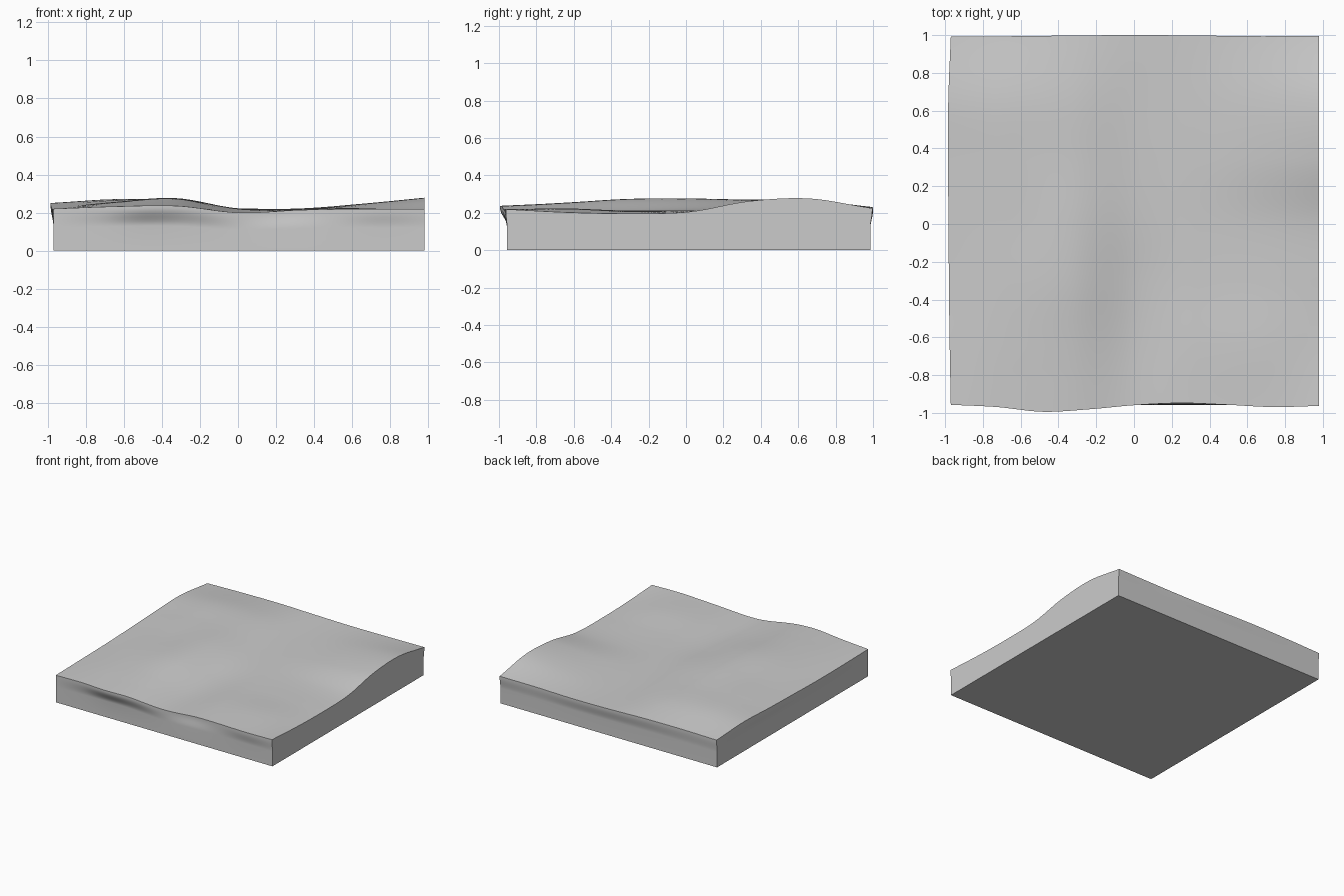
import bpy, bmesh, math

if "Cube" in bpy.data.objects:
    bpy.data.objects.remove(bpy.data.objects["Cube"])

# Coarse height map of the top: rows run front to back, columns left to right
HEIGHTS = [
    [.220, .232, .235, .200, .214, .219, .219],
    [.220, .245, .252, .200, .218, .222, .202],
    [.222, .255, .272, .208, .212, .208, .196],
    [.230, .258, .275, .220, .212, .208, .205],
    [.240, .266, .266, .222, .219, .238, .262],
    [.250, .268, .258, .222, .222, .246, .276],
    [.224, .230, .230, .222, .218, .222, .224],
]
FRONT_BULGE = [.000, .012, .037, .024, .002, -.009, .000, .012, .006]
LEFT_BULGE = [.000, .006, .010, .012, .015, .013, .000]
BACK_BULGE = [.006, .008, .012, .014, .012, .008, .010]
X0, X1, Y0, Y1 = -.97, .98, -.957, .986
N = 80


def spline(p, t):
    """Smooth curve through evenly spaced values, t in 0..1."""
    f = t * (len(p) - 1)
    i = min(int(f), len(p) - 2)
    f -= i
    b, c = p[i], p[i + 1]
    a = p[i - 1] if i else 2 * b - c
    d = p[i + 2] if i + 2 < len(p) else 2 * c - b
    return b + .5 * f * (c - a + f * (2*a - 5*b + 4*c - d + f * (3*(b - c) + d - a)))


def height(u, v):
    return spline([spline(row, u) for row in HEIGHTS], v)


def position(u, v, level):
    """Point at grid position u, v; level 0 is the base and 1 the top."""
    h = height(u, v)
    t = min(max((level - .55) / .4, 0), 1)
    t = t * t * (3 - 2 * t)
    x = X0 + (X1 - X0) * u - t * spline(LEFT_BULGE, v) * max(0, 1 - u * 12)
    y = Y0 + (Y1 - Y0) * v - t * spline(FRONT_BULGE, u) * max(0, 1 - v * 12)
    y += t * spline(BACK_BULGE, u) * max(0, 1 - (1 - v) * 12)
    return (x, y, h * level)


bm = bmesh.new()

# Rolling top surface
top = [[bm.verts.new(position(i / N, j / N, 1)) for i in range(N + 1)]
       for j in range(N + 1)]
for j in range(N):
    for i in range(N):
        bm.faces.new((top[j][i], top[j][i+1], top[j+1][i+1], top[j+1][i]))

# Side walls, stepped down around the border
border = ([(i, 0) for i in range(N)] + [(N, j) for j in range(N)]
          + [(i, N) for i in range(N, 0, -1)] + [(0, j) for j in range(N, 0, -1)])
ring = [top[j][i] for i, j in border]
for level in (.95, .9, .85, .8, .75, .7, .65, .6, .55, 0):
    lower = [bm.verts.new(position(i / N, j / N, level)) for i, j in border]
    for k in range(len(ring)):
        m = (k + 1) % len(ring)
        bm.faces.new((ring[k], lower[k], lower[m], ring[m]))
    ring = lower

# Flat underside
bm.faces.new(ring[::-1])
bmesh.ops.recalc_face_normals(bm, faces=bm.faces)

mesh = bpy.data.meshes.new("terrain_slab")
bm.to_mesh(mesh)
bm.free()
slab = bpy.data.objects.new("terrain_slab", mesh)
bpy.context.collection.objects.link(slab)
bpy.context.view_layer.objects.active = slab
slab.select_set(True)
bpy.ops.object.shade_smooth_by_angle(angle=math.radians(40))
